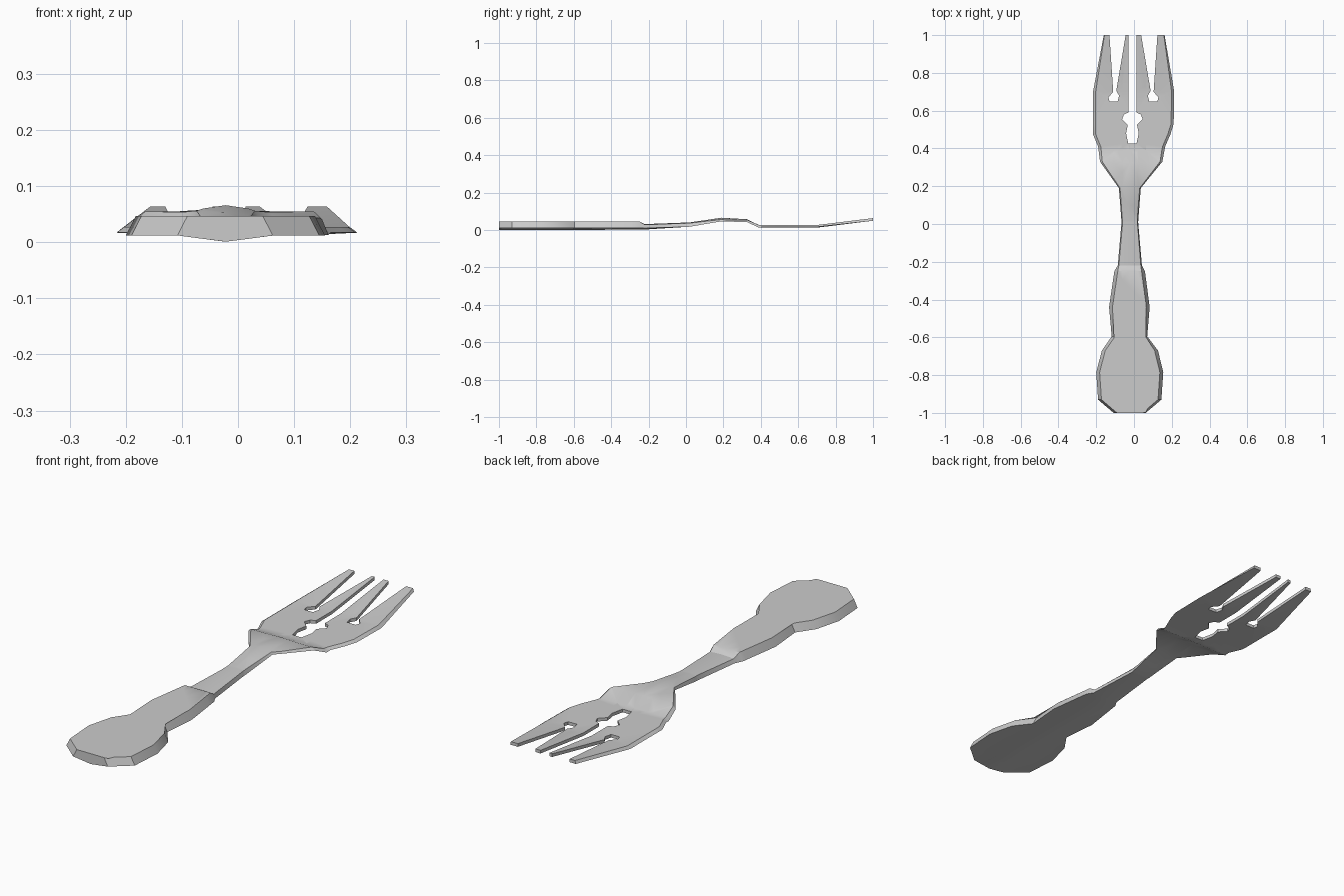
import bpy, bmesh

if "Cube" in bpy.data.objects:
    bpy.data.objects.remove(bpy.data.objects["Cube"])

# Outer outline: y, left x, right x
OUTLINE = [(-1, -.108, .062), (-.93, -.19, .145), (-.785, -.2, .155), (-.67, -.17, .127),
           (-.595, -.118, .07), (-.44, -.132, .083), (-.25, -.104, .058), (-.22, -.086, .042),
           (.01, -.066, .022), (.19, -.08, .036), (.33, -.18, .15), (.41, -.19, .165),
           (.475, -.217, .193), (.53, -.217, .21), (.70, -.217, .213), (1, -.16, .162)]
# Long profile: y, bottom edge z, bottom middle z, top edge z, top middle z, bevel width
PROFILE = [(-1, .012, .001, .047, .047, .018), (-.25, .012, .002, .047, .047, .018),
           (-.22, .012, .003, .028, .032, .006), (.02, .018, .018, .034, .041, .006),
           (.19, .046, .049, .053, .066, .006), (.325, .043, .045, .055, .058, .012),
           (.39, .013, .013, .027, .027, .014), (.70, .013, .013, .027, .027, .014),
           (1, .05, .05, .064, .064, .004)]
# Gap between outer and inner tine (left side), and right half of the middle slot
SIDE_GAP = [(-.13, 1), (-.11, .70), (-.135, .67), (-.13, .648), (-.087, .648),
            (-.079, .68), (-.094, .705), (-.044, 1)]
SLOT = [(.013, 1), (.013, .59), (.036, .58), (.046, .555), (.016, .525),
        (.025, .48), (.013, .425)]
MID = -.022
SLOT_MID = -.0085


def sample(table, y):
    """Linear interpolation of a table keyed on its first column."""
    for a, b in zip(table, table[1:]):
        if y <= b[0] + 1e-6:
            t = (y - a[0]) / (b[0] - a[0])
            return [p + (q - p) * t for p, q in zip(a[1:], b[1:])]
    return list(table[-1][1:])


def mirrored(points, axis):
    return [(2 * axis - x, y) for x, y in reversed(points)]


# Flat plan of the whole fork
plan = [(l, y) for y, l, r in OUTLINE]
plan += SIDE_GAP
plan += mirrored(SLOT, SLOT_MID)[::-1]
plan += SLOT[::-1]
plan += mirrored(SIDE_GAP, -.003)
plan += [(r, y) for y, l, r in reversed(OUTLINE)]

bm = bmesh.new()
face = bm.faces.new([bm.verts.new((x, y, 0)) for x, y in plan])
bmesh.ops.triangulate(bm, faces=[face])


def cut(co, normal):
    bmesh.ops.bisect_plane(bm, geom=bm.verts[:] + bm.edges[:] + bm.faces[:],
                           dist=1e-5, plane_co=co, plane_no=normal)


# Fold lines across, and crown lines along the handle
for row in PROFILE[1:-1]:
    cut((0, row[0], 0), (0, 1, 0))
for y in (-.93, -.785, -.67, -.595, -.44, .10):
    cut((0, y, 0), (0, 1, 0))
for dx in (-.085, -.04, 0, .04, .085):
    cut((MID + dx, 0, 0), (1, 0, 0))

# Thicken, then shape the two skins with the profile
res = bmesh.ops.extrude_face_region(bm, geom=bm.faces[:])
top = {g for g in res['geom'] if isinstance(g, bmesh.types.BMVert)}
for v in bm.verts:
    x, y = v.co.x, v.co.y
    be, bc, te, tc, bevel = sample(PROFILE, y)
    left, right = sample(OUTLINE, y)
    d = min(1, abs(x - MID) / .085)
    crown = 1 - d * d * (3 - 2 * d)
    on_left, on_right = abs(x - left) < 1e-3, abs(x - right) < 1e-3
    if v in top:
        v.co.z = te + (tc - te) * crown
        if on_left:
            v.co.x += bevel
        elif on_right:
            v.co.x -= bevel
    else:
        v.co.z = be + (bc - be) * crown
        if (on_left or on_right) and .4 < y < .9:
            v.co.z += .004

bmesh.ops.recalc_face_normals(bm, faces=bm.faces[:])
mesh = bpy.data.meshes.new("fork")
bm.to_mesh(mesh)
bm.free()
fork = bpy.data.objects.new("fork", mesh)
bpy.context.collection.objects.link(fork)
bpy.context.view_layer.objects.active = fork
fork.select_set(True)
bpy.ops.object.shade_smooth_by_angle(angle=0.5)
